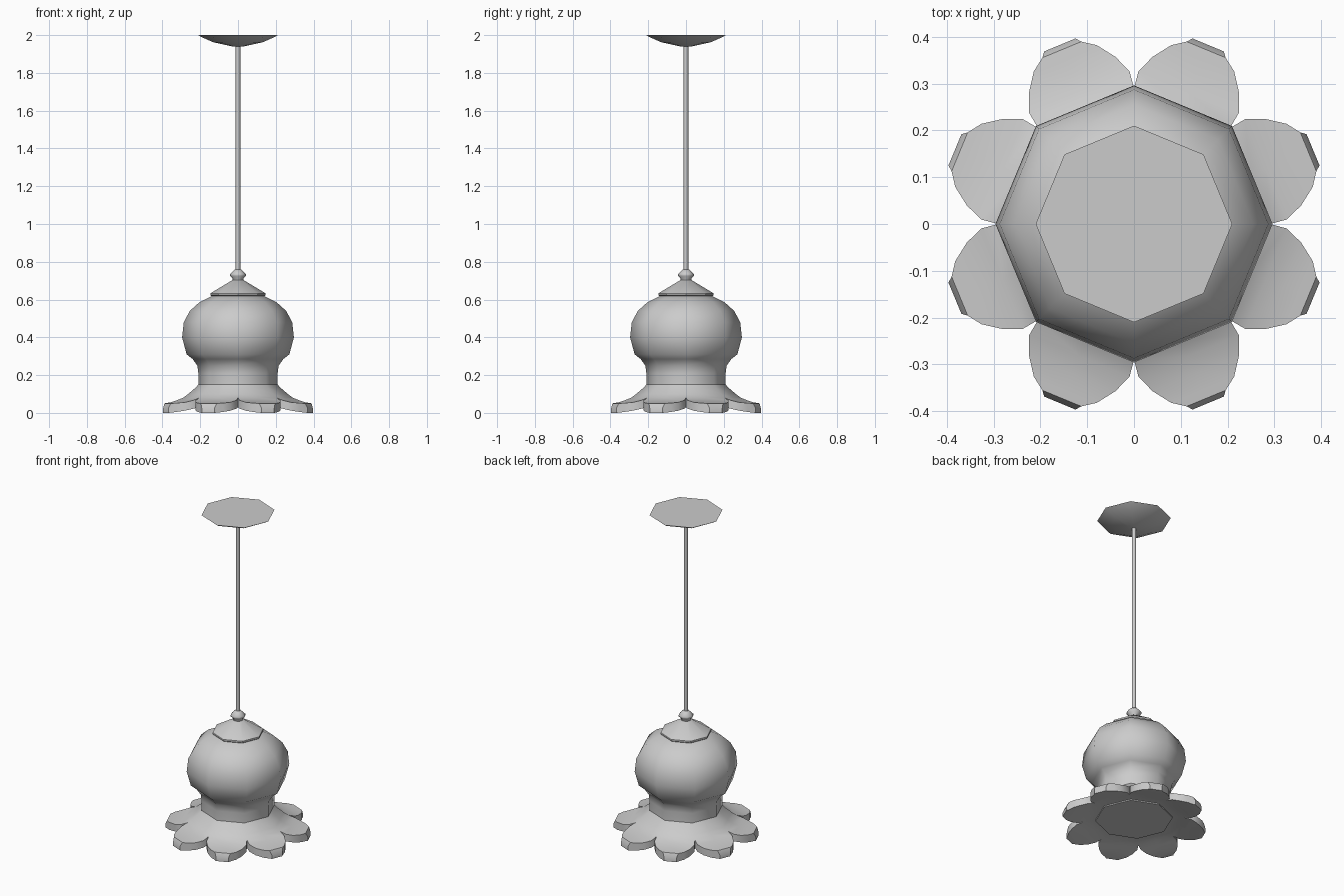
import bpy, bmesh
from math import sin, cos, pi, radians

cube = bpy.data.objects.get("Cube")
if cube:
    bpy.data.objects.remove(cube)

grey = bpy.data.materials.new("soft_grey")
grey.use_nodes = True
grey.diffuse_color = (0.6, 0.6, 0.6, 1)
grey.node_tree.nodes["Principled BSDF"].inputs["Base Color"].default_value = (0.6, 0.6, 0.6, 1)

SIDES = 8


def finish(name, bm, angle):
    bmesh.ops.remove_doubles(bm, verts=bm.verts, dist=0.0005)
    bmesh.ops.recalc_face_normals(bm, faces=bm.faces)
    mesh = bpy.data.meshes.new(name)
    bm.to_mesh(mesh)
    bm.free()
    mesh.materials.append(grey)
    obj = bpy.data.objects.new(name, mesh)
    bpy.context.collection.objects.link(obj)
    bpy.ops.object.select_all(action='DESELECT')
    obj.select_set(True)
    bpy.context.view_layer.objects.active = obj
    bpy.ops.object.shade_smooth_by_angle(angle=radians(angle))
    return obj


def turned(name, profile, angle=50, caps=True):
    """Octagonal lathe of (radius, height) pairs, listed bottom to top."""
    bm = bmesh.new()
    rings = [[bm.verts.new((r * cos(2 * pi * i / SIDES), r * sin(2 * pi * i / SIDES), z))
              for i in range(SIDES)] for r, z in profile]
    for low, high in zip(rings, rings[1:]):
        for i in range(SIDES):
            j = (i + 1) % SIDES
            bm.faces.new((low[i], low[j], high[j], high[i]))
    if caps:
        bm.faces.new(rings[0])
        bm.faces.new(rings[-1])
    return finish(name, bm, angle)


# Hanging hardware
turned("ceiling_canopy", [(0.03, 1.94), (0.13, 1.962), (0.19, 1.988), (0.21, 2.0)])
turned("hanging_rod", [(0.012, 0.74), (0.012, 1.95)])
turned("finial", [(0.03, 0.69), (0.028, 0.712), (0.042, 0.725), (0.042, 0.735),
                  (0.02, 0.757), (0.012, 0.76)])
turned("shade_cap", [(0.14, 0.618), (0.146, 0.623), (0.146, 0.633), (0.03, 0.703)], 35)

# Globe shade with its narrow neck
turned("globe_shade", [(0.21, 0.15), (0.21, 0.21), (0.215, 0.25), (0.24, 0.285),
                       (0.272, 0.31), (0.296, 0.4), (0.287, 0.48), (0.255, 0.54),
                       (0.205, 0.585), (0.13, 0.622)])

# Flared flower: stations of (outward distance, half width, top height, bottom height)
stations = [(0.194, 0.0804, 0.15, 0.04), (0.208, 0.0862, 0.133, 0.04),
            (0.244, 0.101, 0.1, 0.035), (0.268, 0.111, 0.08, 0.03),
            (0.305, 0.116, 0.066, 0.022), (0.345, 0.1, 0.056, 0.012),
            (0.383, 0.073, 0.052, 0.005), (0.403, 0.045, 0.05, 0.001),
            (0.414, 0.036, 0.025, 0.0)]
ACROSS = (-1, 0, 1)

bm = bmesh.new()
for k in range(SIDES):
    a = 2 * pi * (k + 0.5) / SIDES

    def place(u, v, z):
        return bm.verts.new((u * cos(a) - v * sin(a), u * sin(a) + v * cos(a), z))

    top = [[place(u, s * w, zt) for s in ACROSS] for u, w, zt, zb in stations]
    low = [[place(u, s * w, zb) for s in ACROSS] for u, w, zt, zb in stations]
    for i in range(len(stations) - 1):
        for j in range(2):
            for g in (top, low):
                bm.faces.new((g[i][j], g[i + 1][j], g[i + 1][j + 1], g[i][j + 1]))
        # Petal sides start where neighbouring petals part
        if i >= 3:
            for j in (0, 2):
                bm.faces.new((top[i][j], top[i + 1][j], low[i + 1][j], low[i][j]))
    for j in range(2):
        bm.faces.new((top[-1][j], top[-1][j + 1], low[-1][j + 1], low[-1][j]))
finish("petal_skirt", bm, 35)

# Flat octagonal underside
turned("base_plate", [(0.22, 0.033), (0.22, 0.042)], 30)
